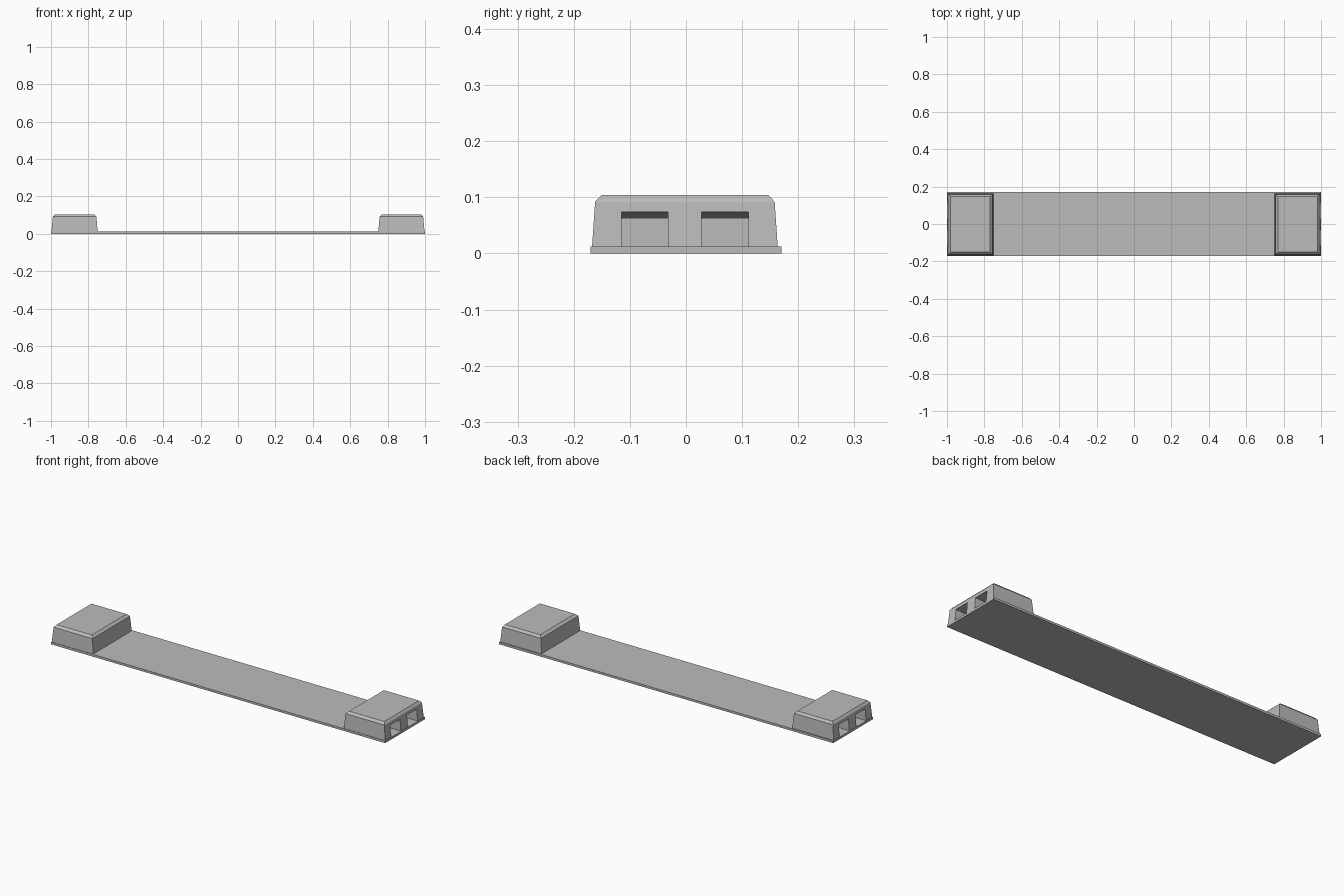
import bpy
import bmesh

default = bpy.data.objects.get("Cube")
if default:
    bpy.data.objects.remove(default, do_unlink=True)

grey = bpy.data.materials.new("light grey")
grey.use_nodes = True
colour = (0.5, 0.5, 0.5, 1)
grey.diffuse_color = colour
grey.node_tree.nodes["Principled BSDF"].inputs["Base Color"].default_value = colour


def loft(name, rings):
    """Closed solid through stacked rectangles (x0, x1, y0, y1, z)."""
    bm = bmesh.new()
    loops = []
    for x0, x1, y0, y1, z in rings:
        corners = ((x0, y0), (x1, y0), (x1, y1), (x0, y1))
        loops.append([bm.verts.new((x, y, z)) for x, y in corners])
    bm.faces.new(loops[0][::-1])
    bm.faces.new(loops[-1])
    for low, high in zip(loops, loops[1:]):
        for i in range(4):
            j = (i + 1) % 4
            bm.faces.new((low[i], low[j], high[j], high[i]))
    mesh = bpy.data.meshes.new(name)
    bm.to_mesh(mesh)
    bm.free()
    mesh.materials.append(grey)
    obj = bpy.data.objects.new(name, mesh)
    bpy.context.collection.objects.link(obj)
    return obj


# Long thin base plate
loft("base_plate", [(-1, 1, -0.17, 0.17, 0), (-1, 1, -0.17, 0.17, 0.012)])

# Tapered end block with a chamfered top
block = loft("end_blocks", [
    (0.75, 0.998, -0.168, 0.164, 0.004),
    (0.757, 0.99, -0.162, 0.158, 0.092),
    (0.77, 0.98, -0.15, 0.147, 0.104),
])

# Two pockets in the outer face, their ceilings sloping down inwards
for y0, y1 in ((-0.115, -0.032), (0.028, 0.111)):
    cutter = loft("pocket_cutter", [(0.78, 1.05, y0, y1, -0.01), (0.78, 1.05, y0, y1, 0.06)])
    for v in cutter.data.vertices:
        if v.co.z > 0.05:
            v.co.z = 0.062 if v.co.x < 0.9 else 0.077
    cutter.hide_render = True
    cut = block.modifiers.new("pocket", "BOOLEAN")
    cut.operation = "DIFFERENCE"
    cut.solver = "EXACT"
    cut.object = cutter
    bpy.context.view_layer.objects.active = block
    bpy.ops.object.modifier_apply(modifier=cut.name)
    bpy.data.objects.remove(cutter, do_unlink=True)

# Matching block at the other end
block.modifiers.new("mirror", "MIRROR").use_axis[0] = True
